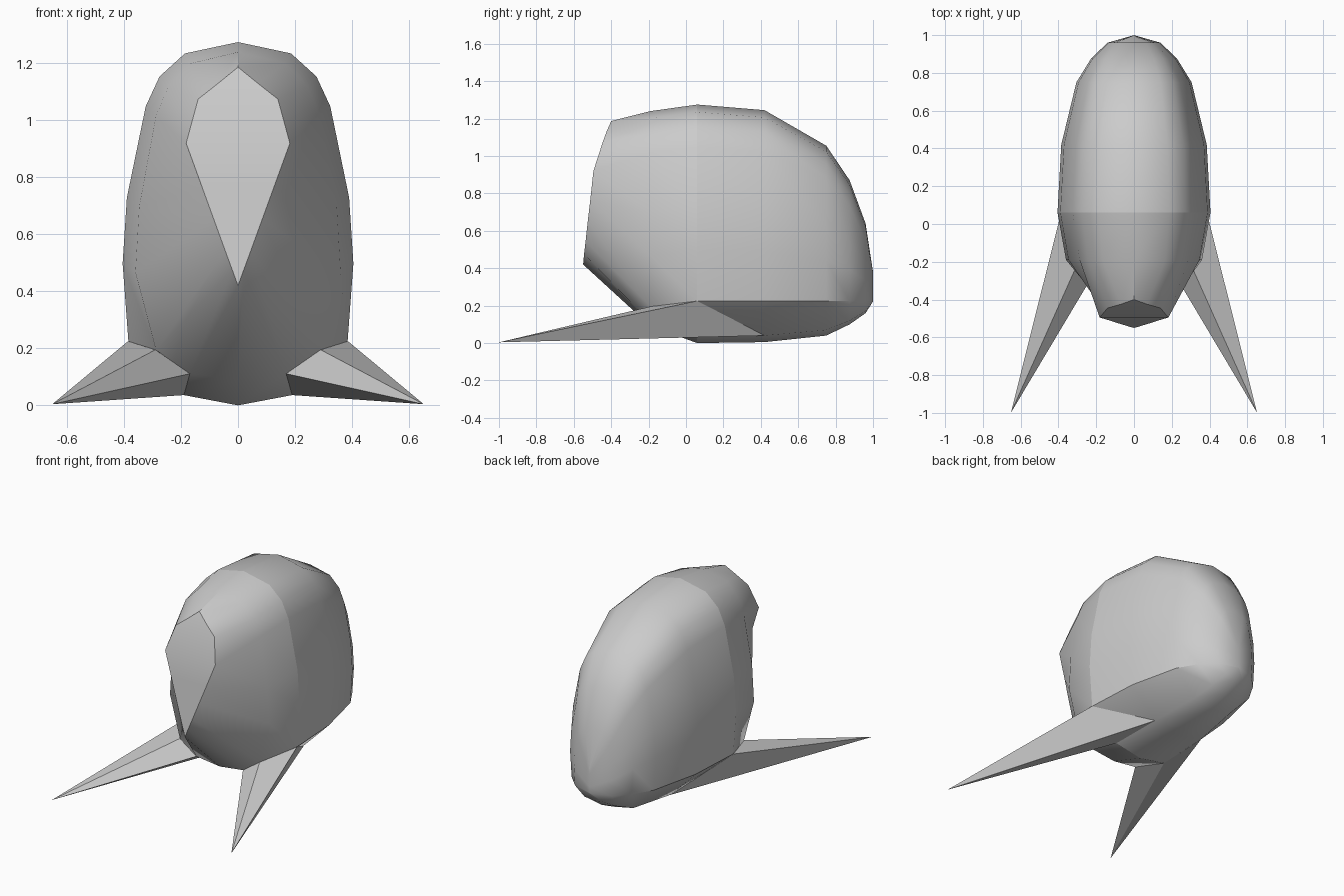
import bpy, bmesh

if "Cube" in bpy.data.objects:
    bpy.data.objects.remove(bpy.data.objects["Cube"])

# Half cross-section: (share of half width, height share above the crease)
UPPER = [(0, 1), (.46, .962), (.68, .885), (.80, .785), (.963, .48), (1, .26)]


def ring(y, top, bottom, width, crease=.225, crease_w=.95, low=.84):
    pts = [(width * a, y, crease + f * (top - crease)) for a, f in UPPER]
    pts += [(width * crease_w, y, crease),
            (width * .47, y, crease - low * (crease - bottom)),
            (0, y, bottom)]
    return pts


def finish(name, bm, angle):
    bmesh.ops.remove_doubles(bm, verts=bm.verts, dist=.0005)
    bmesh.ops.recalc_face_normals(bm, faces=bm.faces)
    mesh = bpy.data.meshes.new(name)
    bm.to_mesh(mesh)
    bm.free()
    ob = bpy.data.objects.new(name, mesh)
    bpy.context.collection.objects.link(ob)
    bpy.ops.object.select_all(action='DESELECT')
    ob.select_set(True)
    bpy.context.view_layer.objects.active = ob
    if angle:
        bpy.ops.object.shade_smooth_by_angle(angle=angle)
    return ob


def shell(name, rings, cap=False):
    bm = bmesh.new()
    loops = []
    for half in rings:
        full = half + [(-x, y, z) for x, y, z in half[-2:0:-1]]
        loops.append([bm.verts.new(p) for p in full])
    n = len(loops[0])
    for a, b in zip(loops, loops[1:]):
        for i in range(n):
            j = (i + 1) % n
            bm.faces.new((a[i], a[j], b[j], b[i]))
    # Flat-shaded cap, folded symmetrically across the centre line
    if cap:
        loop = loops[0]
        rim = [bm.edges.get((loop[i], loop[(i + 1) % n])) for i in range(n)]
        for e in rim:
            e.smooth = False
        bm.faces.new((loop[0], loop[1], loop[-1]))
        for i in range(1, n // 2 - 1):
            bm.faces.new((loop[i], loop[i + 1], loop[n - i - 1], loop[n - i]))
        k = n // 2
        bm.faces.new((loop[k - 1], loop[k], loop[k + 1]))
    return finish(name, bm, .62)


# Rear body, closing to a short upright edge
middle = ring(.06, 1.275, 0, .405)
shell("rear_body", [
    middle,
    ring(.42, 1.245, .005, .385),
    ring(.75, 1.055, .04, .305),
    ring(.875, .87, .10, .228),
    ring(.96, .64, .16, .14),
    ring(1.0, .38, .222, 0)])

# Front body with the teardrop face plate
plate = [(0, -.40, 1.187), (.07, -.425, 1.13), (.14, -.445, 1.075),
         (.182, -.495, .92), (.125, -.512, .763), (.085, -.525, .653),
         (.045, -.537, .543), (.02, -.545, .475), (0, -.55, .42)]
shell("front_body", [
    plate,
    ring(-.19, 1.24, .09, .36, crease=.195, crease_w=.8, low=.8),
    middle], cap=True)

# Swept spikes at the lower sides
base = [(.386, .06, .225), (.29, -.19, .195), (.169, -.19, .111),
        (.19, .06, .036), (.182, .42, .04)]
for name, s in (("right_spike", 1), ("left_spike", -1)):
    bm = bmesh.new()
    vs = [bm.verts.new((s * x, y, z)) for x, y, z in base]
    tip = bm.verts.new((s * .652, -1, .004))
    for i, v in enumerate(vs):
        w = vs[(i + 1) % len(vs)]
        bm.faces.new((v, w, tip))
    bm.faces.new(vs)
    finish(name, bm, 0)
